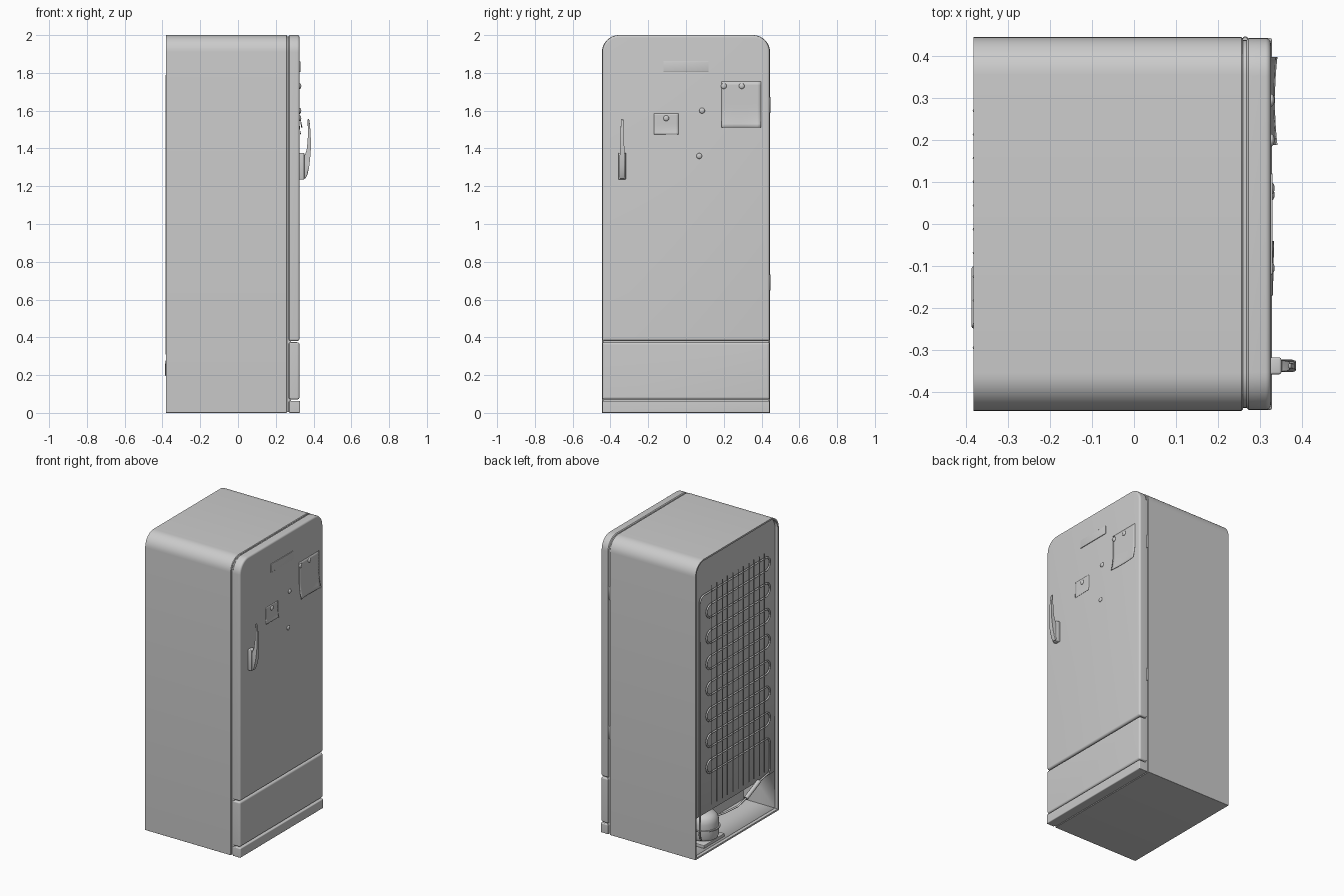
import bpy, bmesh
from math import sin, cos, pi, radians
from mathutils import Vector

if "Cube" in bpy.data.objects:
    bpy.data.objects.remove(bpy.data.objects["Cube"])


def finish(name, bm, angle=35):
    bmesh.ops.recalc_face_normals(bm, faces=bm.faces)
    me = bpy.data.meshes.new(name)
    bm.to_mesh(me)
    bm.free()
    ob = bpy.data.objects.new(name, me)
    bpy.context.collection.objects.link(ob)
    smooth(ob, angle)
    return ob


def smooth(ob, angle=35):
    bpy.ops.object.select_all(action='DESELECT')
    bpy.context.view_layer.objects.active = ob
    ob.select_set(True)
    bpy.ops.object.shade_smooth_by_angle(angle=radians(angle))


def outline(w, z0, z1, r_top, r_bot, inset):
    """Rounded rectangle in the YZ plane as (y, z) points."""
    pts = []
    w, z0, z1 = w - inset, z0 + inset, z1 - inset
    corners = [(1, z1, -1, r_top, 0), (-1, z1, -1, r_top, 90), (-1, z0, 1, r_bot, 180), (1, z0, 1, r_bot, 270)]
    for sy, z, dz, r, a0 in corners:
        r = max(r - inset, 0.002)
        for i in range(11):
            a = radians(a0 + 9 * i)
            pts.append((sy * (w - r) + r * cos(a), z + dz * r + r * sin(a)))
    return pts


def loft(name, w, z0, z1, r_top, r_bot, sections):
    """Skin rounded outlines at successive (x, inset) sections and cap both ends."""
    bm = bmesh.new()
    rings = [[bm.verts.new((x, y, z)) for y, z in outline(w, z0, z1, r_top, r_bot, ins)]
             for x, ins in sections]
    for a, b in zip(rings, rings[1:]):
        for i in range(len(a)):
            j = (i + 1) % len(a)
            bm.faces.new((a[i], a[j], b[j], b[i]))
    bm.faces.new(rings[0])
    bm.faces.new(rings[-1])
    return finish(name, bm)


def box(name, lo, hi, bevel=0.0):
    bm = bmesh.new()
    bmesh.ops.create_cube(bm, size=1)
    for v in bm.verts:
        v.co = [(a + b) / 2 + c * (b - a) for a, b, c in zip(lo, hi, v.co)]
    if bevel:
        bmesh.ops.bevel(bm, geom=bm.edges[:], offset=bevel, segments=3, profile=0.5, affect='EDGES')
    return finish(name, bm)


def tube(name, paths, r, res=2):
    cu = bpy.data.curves.new(name, 'CURVE')
    cu.dimensions = '3D'
    cu.bevel_depth, cu.bevel_resolution, cu.use_fill_caps = r, res, True
    for path in paths:
        sp = cu.splines.new('POLY')
        sp.points.add(len(path) - 1)
        for p, co in zip(sp.points, path):
            p.co = (*co, 1)
    ob = bpy.data.objects.new(name, cu)
    bpy.context.collection.objects.link(ob)
    bpy.ops.object.select_all(action='DESELECT')
    bpy.context.view_layer.objects.active = ob
    ob.select_set(True)
    bpy.ops.object.convert(target='MESH')
    smooth(bpy.context.object, 50)


def lathe(name, centre, profile, seg=32):
    """Revolve (radius, z) points about a vertical axis."""
    bm = bmesh.new()
    rings = [[bm.verts.new((centre[0] + r * cos(2 * pi * i / seg), centre[1] + r * sin(2 * pi * i / seg), z))
              for i in range(seg)] for r, z in profile]
    for a, b in zip(rings, rings[1:]):
        for i in range(seg):
            j = (i + 1) % seg
            bm.faces.new((a[i], a[j], b[j], b[i]))
    bm.faces.new(rings[0])
    bm.faces.new(rings[-1])
    return finish(name, bm)


# Cabinet with recessed back panel and open compressor bay
cabinet = loft("cabinet", 0.445, 0, 2, 0.09, 0.003,
               [(0.26, 0.004), (0.256, 0), (-0.382, 0), (-0.382, 0.011), (-0.36, 0.011)])
bay = box("bay_cutter", (-0.42, -0.43, 0.014), (-0.13, 0.43, 0.26))
bay.hide_render = True
bay.hide_set(True)
cut = cabinet.modifiers.new("bay", 'BOOLEAN')
cut.object, cut.operation, cut.solver = bay, 'DIFFERENCE', 'EXACT'

# Door, drawer, kick plate and the seal behind them
loft("door_seal", 0.438, 0.004, 1.993, 0.083, 0.003, [(0.25, 0), (0.28, 0)])


def front_panel(name, z0, z1, r_top, r_bot, x1, edge):
    arc = [(x1 - edge + edge * sin(a), edge * (1 - cos(a))) for a in [radians(15 * i) for i in range(7)]]
    loft(name, 0.443, z0, z1, r_top, r_bot, [(0.268, 0.005), (0.273, 0)] + arc)


front_panel("door", 0.381, 2.0, 0.09, 0.01, 0.326, 0.013)
front_panel("drawer", 0.071, 0.374, 0.01, 0.01, 0.326, 0.013)
front_panel("kick_plate", 0.0, 0.064, 0.006, 0.003, 0.329, 0.006)

# Door hinges
for z in (0.69, 1.63):
    lathe("hinge", (0.265, 0.44), [(0.005, z - 0.043), (0.007, z - 0.04), (0.007, z + 0.04), (0.005, z + 0.043)], 16)

# Handle: base block and curved tapering lever
box("handle_base", (0.322, -0.358, 1.235), (0.351, -0.318, 1.377), 0.005)
lever = [(0.335, 1.238), (0.357, 1.240), (0.368, 1.262), (0.378, 1.31), (0.385, 1.38), (0.386, 1.44),
         (0.383, 1.50), (0.379, 1.545), (0.374, 1.557), (0.368, 1.552), (0.370, 1.50), (0.369, 1.44),
         (0.363, 1.39), (0.353, 1.355), (0.335, 1.345)]
bm = bmesh.new()
sides = []
for s in (-1, 1):
    sides.append([bm.verts.new((x, -0.338 + s * (0.015 - 0.009 * max(0, z - 1.3) / 0.26), z)) for x, z in lever])
    bm.faces.new(sides[-1])
for i in range(len(lever)):
    j = (i + 1) % len(lever)
    bm.faces.new((sides[0][i], sides[0][j], sides[1][j], sides[1][i]))
rim = [e for e in bm.edges if abs(e.verts[0].co.y - e.verts[1].co.y) < 0.01]
bmesh.ops.bevel(bm, geom=rim, offset=0.003, segments=2, profile=0.5, affect='EDGES')
finish("handle_lever", bm, 40)

# Badge plate, blank
box("badge_plate", (0.32, -0.12, 1.805), (0.3305, 0.12, 1.86), 0.002)

# Round magnets
for y, z in ((-0.105, 1.56), (0.085, 1.6), (0.2, 1.73), (0.295, 1.73), (0.07, 1.36)):
    bm = bmesh.new()
    bmesh.ops.create_uvsphere(bm, u_segments=20, v_segments=12, radius=1)
    for v in bm.verts:
        v.co = Vector((0.327 + v.co.x * 0.008, y + v.co.y * 0.015, z + v.co.z * 0.015))
    finish("magnet", bm)


# Paper notes whose lower edges curl off the door
def note(name, y0, y1, z0, z1, curl, side):
    bm = bmesh.new()
    bmesh.ops.create_grid(bm, x_segments=10, y_segments=12, size=0.5)
    for v in bm.verts:
        u, t = v.co.x + 0.5, v.co.y + 0.5
        lift = curl * max(0, 1 - t / 0.45) ** 2 * (0.6 + 0.4 * side(u))
        v.co = (0.3268 + lift, y0 + u * (y1 - y0), z0 + t * (z1 - z0))
    finish(name, bm).modifiers.new("thickness", 'SOLIDIFY').thickness = 0.001


note("large_note", 0.188, 0.398, 1.51, 1.755, 0.015, lambda u: (2 * u - 1) ** 2)
note("small_note", -0.17, -0.04, 1.475, 1.585, 0.007, lambda u: u)

# Condenser serpentine on the back
X, step, left, right, rows = -0.374, 0.0875, 0.27, -0.318, 15
r = step / 2
coil = [(X, 0.385, 0.17), (X, 0.385, 1.71)]
coil += [(X, 0.345 + 0.04 * cos(a), 1.71 + 0.04 * sin(a)) for a in [radians(15 * i) for i in range(1, 7)]]
for i in range(rows):
    z = 1.75 - i * step
    end, sgn = (right, -1) if i % 2 == 0 else (left, 1)
    if i < rows - 1:
        coil += [(X, end + sgn * r * sin(a), z - r + r * cos(a)) for a in [pi * k / 10 for k in range(11)]]
    else:
        coil += [(X, right - r * sin(a), z - r + r * cos(a)) for a in [pi * k / 10 for k in range(6)]]
coil += [(X, right - r, 0.31), (X, right - r + 0.012, 0.285), (X, -0.25, 0.268)]
tube("condenser_coil", [coil], 0.006)

# Condenser wires
tube("condenser_wires", [[(-0.3815, 0.27 - 0.0565 * i, 0.31), (-0.3815, 0.27 - 0.0565 * i, 1.79)]
                         for i in range(11)], 0.003, 1)

# Filter drier and pipes to the compressor
tube("filter_drier", [[(-0.373, -0.245, 0.268), (-0.373, -0.105, 0.205)]], 0.014, 4)
tube("compressor_pipes", [
    [(-0.373, -0.105, 0.205), (-0.36, -0.04, 0.175), (-0.32, 0.03, 0.15), (-0.27, 0.10, 0.13)],
    [(X, 0.385, 0.17), (-0.37, 0.38, 0.12), (-0.35, 0.34, 0.09), (-0.27, 0.25, 0.09)]], 0.006)

# Compressor pot with seam flange and domed lid
cx, cy, R = -0.265, 0.19, 0.095
lathe("compressor", (cx, cy), [(R * 0.7, 0.03), (R * 0.93, 0.042), (R, 0.06), (R, 0.105), (R + 0.008, 0.106),
                               (R + 0.008, 0.114), (R, 0.115), (R, 0.15), (R * 0.93, 0.178),
                               (R * 0.75, 0.197), (R * 0.45, 0.208), (R * 0.1, 0.211)])
box("compressor_foot", (cx - 0.08, cy - 0.11, 0.012), (cx + 0.08, cy + 0.11, 0.034), 0.003)
